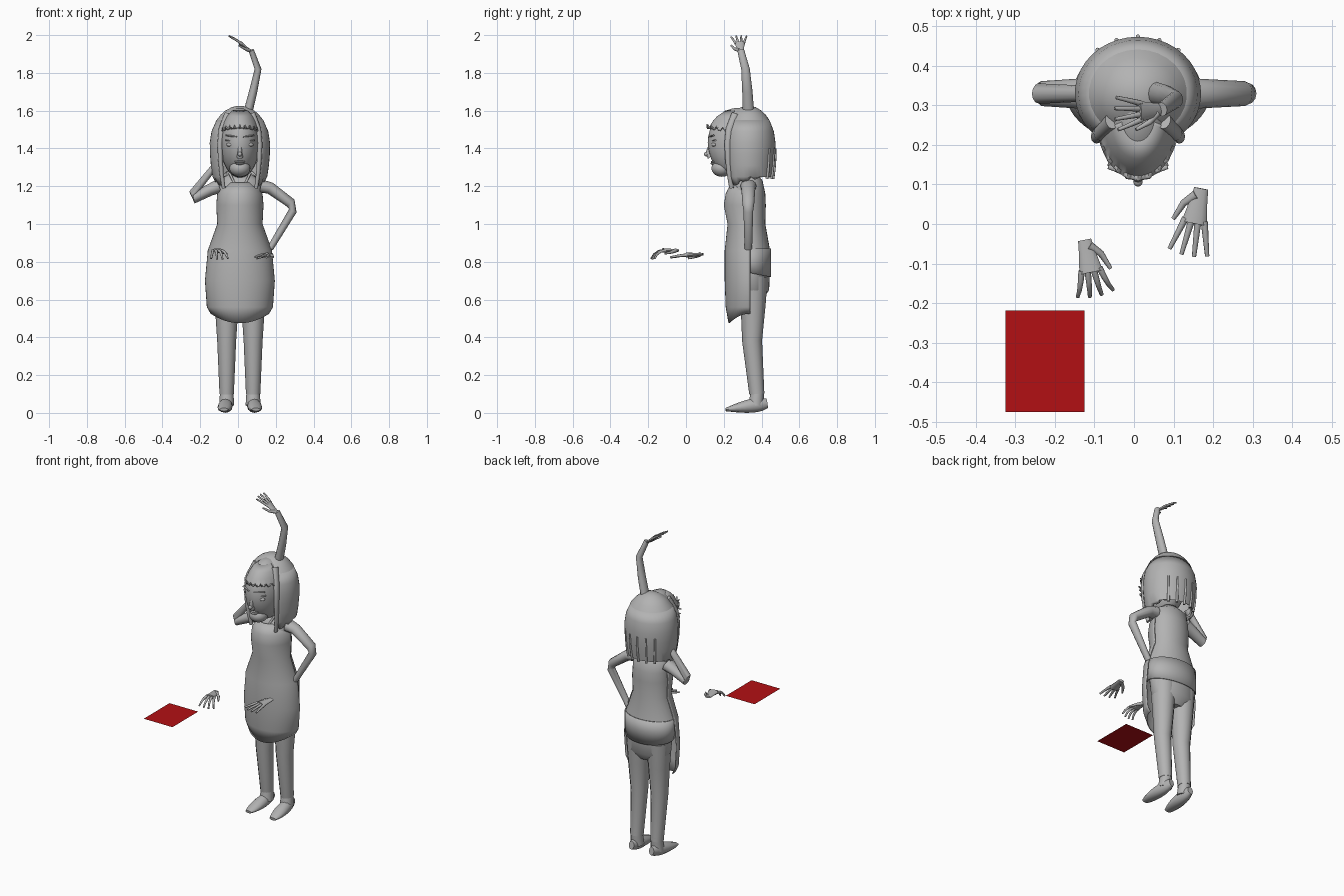
import bpy, bmesh
from math import sin, cos, pi, radians, sqrt
from mathutils import Vector

if "Cube" in bpy.data.objects:
    bpy.data.objects.remove(bpy.data.objects["Cube"])

CENTRE = 0.01   # x of the figure's middle
DEPTH = 0.33    # y of the figure's middle
SIDES = (("left", 1), ("right", -1))
ALONG_Y, ALONG_Z = Vector((0, 1, 0)), Vector((0, 0, 1))


def material(name, colour):
    mat = bpy.data.materials.new(name)
    mat.use_nodes = True
    mat.diffuse_color = (*colour, 1)
    shader = mat.node_tree.nodes["Principled BSDF"]
    shader.inputs["Base Color"].default_value = (*colour, 1)
    return mat


GREY = material("plain grey", (0.45, 0.45, 0.45))
RED = material("deep red", (0.45, 0.005, 0.007))


def finish(bm, name, mat=GREY, thick=0):
    bmesh.ops.recalc_face_normals(bm, faces=bm.faces)
    mesh = bpy.data.meshes.new(name)
    bm.to_mesh(mesh)
    bm.free()
    mesh.materials.append(mat)
    mesh.shade_smooth()
    mesh.set_sharp_from_angle(angle=radians(50))
    obj = bpy.data.objects.new(name, mesh)
    bpy.context.collection.objects.link(obj)
    if thick:
        solid = obj.modifiers.new("thickness", "SOLIDIFY")
        solid.thickness = thick


def skin(bm, rows, closed):
    """Bridge rows of points with quads; closed rows also get end caps."""
    loops = [[bm.verts.new(point) for point in row] for row in rows]
    count = len(loops[0])
    for low, high in zip(loops, loops[1:]):
        for i in range(count if closed else count - 1):
            j = (i + 1) % count
            bm.faces.new((low[i], low[j], high[j], high[i]))
    if closed:
        bm.faces.new(loops[0])
        bm.faces.new(loops[-1])


def loft(name, rings, start=0, hem=None, thick=0, stop=360, sides=30):
    """Stack ellipses (z, half width, middle y, half depth); angle zero is the front."""
    closed = stop - start == 360
    rows = []
    for ring in rings:
        z, wide, mid, deep = ring
        row = []
        for i in range(sides if closed else sides + 1):
            turn = radians(start + (stop - start) * i / sides)
            lift = hem(turn, i) if hem and ring == rings[-1] else 0
            row.append((CENTRE + wide * sin(turn), mid - deep * cos(turn), z + lift))
        rows.append(row)
    bm = bmesh.new()
    skin(bm, rows, closed)
    finish(bm, name, thick=thick)


def tube(bm, path, sizes, ref, sides=12):
    """Sweep ellipses along a path; sizes are (radius along ref, radius across)."""
    path = [Vector(point) for point in path]
    rows = []
    for k, (point, (along, across)) in enumerate(zip(path, sizes)):
        ahead = (path[min(k + 1, len(path) - 1)] - path[max(k - 1, 0)]).normalized()
        u = (ref - ahead * ref.dot(ahead)).normalized()
        v = ahead.cross(u)
        turns = [2 * pi * i / sides for i in range(sides)]
        rows.append([point + u * along * cos(t) + v * across * sin(t) for t in turns])
    skin(bm, rows, True)


def taper(count, first, last, flat=1.0):
    radii = [first + (last - first) * k / (count - 1) for k in range(count)]
    return [(r, r * flat) for r in radii]


def limb(name, path, first, last, flat=1.0, ref=ALONG_Y):
    bm = bmesh.new()
    tube(bm, path, taper(len(path), first, last, flat), ref)
    finish(bm, name)


def blob(name, x, y, z, size):
    bm = bmesh.new()
    bmesh.ops.create_uvsphere(bm, u_segments=24, v_segments=16, radius=1)
    bmesh.ops.scale(bm, vec=size, verts=bm.verts)
    bmesh.ops.translate(bm, vec=(CENTRE + x, y, z), verts=bm.verts)
    finish(bm, name)


def hand(name, wrist, along, thumb, size, curl):
    """Palm, four fingers and a thumb; curl bends the fingers towards the palm."""
    ahead = Vector(along).normalized()
    side = Vector(thumb)
    side = (side - ahead * side.dot(ahead)).normalized()
    back = ahead.cross(side)
    if back.z < 0:
        back.negate()

    def place(x, y, z):
        return Vector(wrist) + (ahead * x + side * y + back * z) * size

    bm = bmesh.new()
    palm = [place(x, 0, 0) for x in (0, .04, .07, .1)]
    tube(bm, palm, taper(len(palm), .02 * size, .036 * size, .4), side)
    for i in range(4):
        fan = 1.5 - i
        x, y, z, path = .09, fan * .018, 0, []
        for k in range(4):
            path.append(place(x, y, z))
            bend = curl * (k + .5)
            step = .036 - .003 * abs(fan)
            x, y, z = x + step * cos(bend), y + fan * .006, z - step * sin(bend)
        tube(bm, path, taper(len(path), .01 * size, .006 * size), side, sides=8)
    path = [place(.02, .01, 0), place(.05, .04, -.01), place(.1, .06, -.02)]
    tube(bm, path, taper(len(path), .014 * size, .006 * size), ahead - side, sides=8)
    finish(bm, name)


# Shared silhouette of apron and shirt: height, half width, front y
BODY = [(1.22, .08, .24), (1.16, .12, .21), (1.1, .125, .2), (1, .12, .22),
        (.86, .17, .205), (.7, .185, .205), (.56, .175, .21), (.475, .155, .225)]
loft("apron", [(z, w, .34, .34 - front) for z, w, front in BODY], start=-90, stop=90,
     thick=.006, hem=lambda turn, i: .05 * sin(turn) ** 2)
shirt = [(z, w * .95, DEPTH, w / 2 + .03) for z, w, front in BODY[1:5]]
loft("shirt", [(1.27, .05, DEPTH, .04), (1.23, .11, DEPTH, .075)] + shirt)
loft("shirt_flap", [(z, .16, .345, .105) for z in (.87, .8, .74)], start=60, stop=300,
     thick=.006, hem=lambda turn, i: .02 * cos(turn))
loft("hips", [(.86, .14, .34, .09), (.76, .15, .35, .095), (.65, .14, .355, .085),
              (.6, .09, .355, .05)])

# Legs, ankles and feet
for side, s in SIDES:
    x = CENTRE + s * .07
    limb(side + "_leg", [(x, .355, .72), (x, .355, .56), (x, .35, .38), (x, .375, .1)],
         .078, .04, flat=.95)
    limb(side + "_ankle", [(x, .38, .13), (x, .37, .04)], .034, .04)
    path, sizes = [], []
    for k in range(9):
        u = k / 8
        tip = sin(pi * (.08 + .84 * u)) ** .5
        half = .05 * (1 - .65 * u)
        path.append((x + s * .015 * u, .43 - .22 * u, half))
        sizes.append((half * tip, (.035 + .008 * u) * tip))
    bm = bmesh.new()
    tube(bm, path, sizes, ALONG_Z)
    finish(bm, side + "_foot")

# Arms: one on the hip, one bent up under the hair, one raised
ARMS = {"left_arm": [(.12, 1.2), (.17, 1.19), (.28, 1.11), (.29, 1.07), (.17, .87)],
        "right_arm": [(-.1, 1.2), (-.15, 1.18), (-.235, 1.135), (-.24, 1.16), (-.12, 1.31)]}
for name, path in ARMS.items():
    limb(name, [(x, DEPTH, z) for x, z in path], .043, .02, flat=.85)
limb("raised_arm", [(.03, .335, 1.5), (.08, .325, 1.7), (.106, .315, 1.82), (.07, .29, 1.92)],
     .032, .018, flat=.8)

# Hands
hand("raised_hand", (.07, .29, 1.91), (-1, -.1, .85), -ALONG_Y, .76, .1)
hand("left_hand", (.17, .09, .84), (-.2, -1, -.05), (-1, 0, 0), .9, .06)
hand("right_hand", (-.125, -.04, .86), (.2, -1, 0), (1, 0, 0), .84, .4)

# Neck, head and face
limb("neck", [(CENTRE, DEPTH, 1.2), (CENTRE, .3, 1.32)], .045, .045)
SKULL = Vector((.105, .16, .185))
FACE_Y, FACE_Z = .275, 1.43
blob("head", 0, FACE_Y, FACE_Z, SKULL)
blob("jaw", 0, .19, 1.295, (.055, .055, .045))
limb("nose", [(CENTRE, .135, 1.44), (CENTRE, .115, 1.375), (CENTRE, .13, 1.355)], .007, .017)
blob("nose_tip", 0, .108, 1.37, (.012, .013, .012))
blob("upper_lip", 0, .145, 1.33, (.03, .014, .006))
blob("lower_lip", 0, .143, 1.32, (.024, .014, .007))
for side, s in SIDES:
    blob(side + "_eye", s * .046, .15, 1.42, (.026, .016, .012))
    brow = [(CENTRE + s * x, .12 + x / 3, 1.46 + x / 8) for x in (.015, .045, .075)]
    limb(side + "_eyebrow", brow, .008, .006, flat=.6)
    lid = [(x, y + .01, z - .026) for x, y, z in brow]
    limb(side + "_eyelid", lid, .01, .008, flat=.4)
    limb(side + "_neck_cord", [(CENTRE + s * .055, .28, 1.27), (CENTRE + s * .012, .24, 1.18)],
         .007, .005)


# Hair: a cap, a curtain round the sides and back, loose locks and a fringe
def hair_ring(z):
    reach = .206 if z > 1.42 else .4
    full = sqrt(1 - ((z - 1.42) / reach) ** 2)
    return z, .16 * full, DEPTH, .144 * full


def fringe_ring(z):
    full = 1.06 * sqrt(1 - ((z - FACE_Z) / SKULL.z) ** 2)
    return z, SKULL.x * full, FACE_Y, SKULL.y * full


def lock(name, angle, top, bottom, first, last):
    path = []
    for k in range(6):
        z, wide, mid, deep = hair_ring(top + (bottom - top) * k / 5)
        turn = radians(angle)
        path.append((CENTRE + wide * sin(turn), mid - deep * cos(turn), z))
    limb(name, path, first, last, flat=.8)


loft("hair_cap", [hair_ring(z) for z in (1.625, 1.618, 1.6, 1.58, 1.55)])
loft("hair_curtain", [hair_ring(1.55 - .06 * k) for k in range(7)], start=42, stop=318,
     thick=.012, hem=lambda turn, i: .07 * sin(turn / 2) ** 2 + (.018 if i % 3 == 0 else 0))
loft("fringe", [fringe_ring(1.6 - .03 * k) for k in range(5)], start=-75, stop=75,
     thick=.006, hem=lambda turn, i: .03 * cos(turn) + (.02 if i % 3 == 0 else 0))
for side, s in SIDES:
    lock(side + "_front_lock", s * 41, 1.58, 1.19, .022, .012)
for k in range(5):
    lock("back_lock_%d" % (k + 1), 140 + 20 * k, 1.4, 1.24, .006, .009)

# Flat red sheet
bm = bmesh.new()
bmesh.ops.create_grid(bm, x_segments=1, y_segments=1, size=.5)
bmesh.ops.scale(bm, vec=(.2, .257, 1), verts=bm.verts)
bmesh.ops.translate(bm, vec=(-.225, -.347, .8), verts=bm.verts)
finish(bm, "red_sheet", RED)
